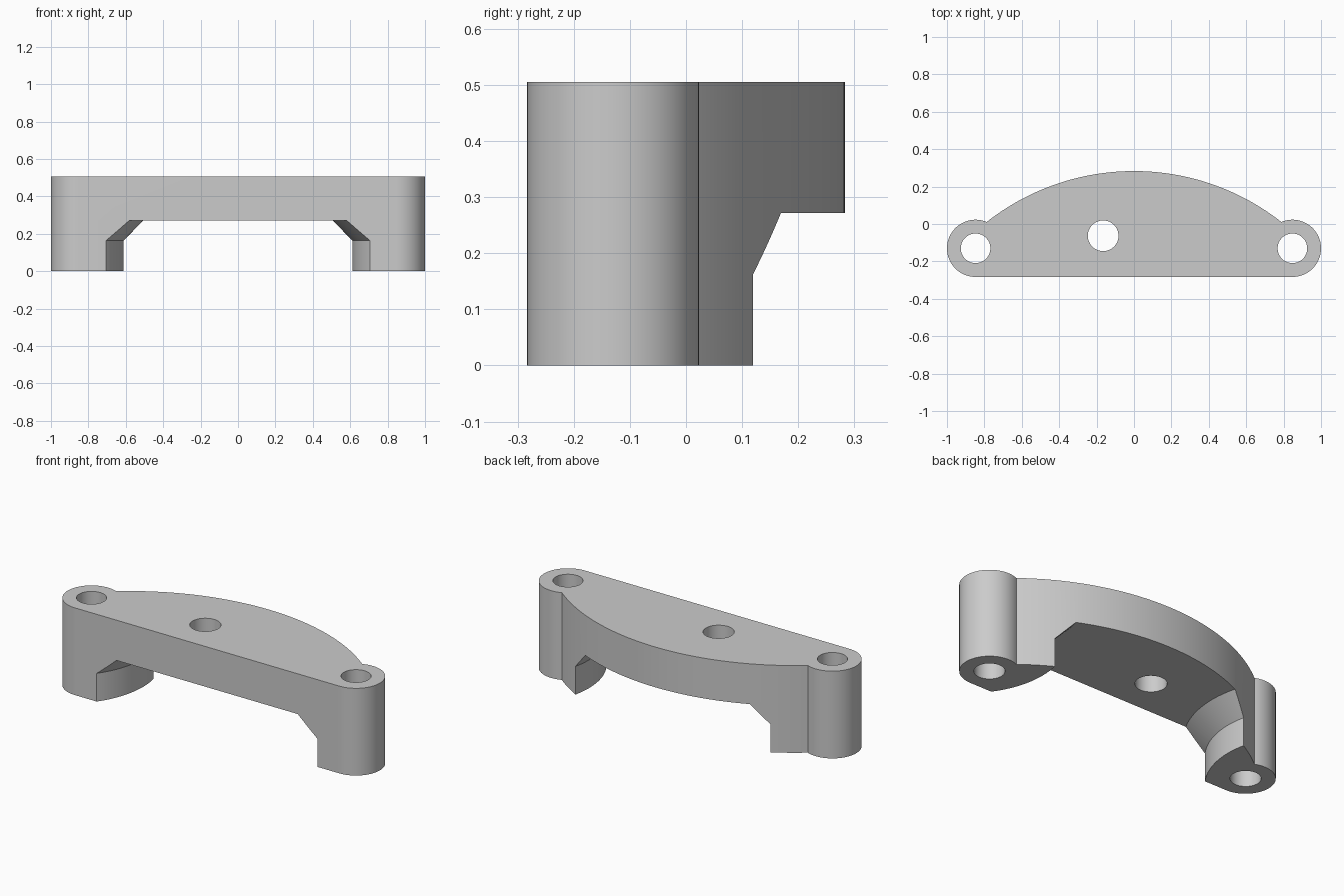
import bpy, bmesh
from math import sin, cos, atan2, pi, radians
from mathutils import Vector, geometry

if "Cube" in bpy.data.objects:
    bpy.data.objects.remove(bpy.data.objects["Cube"], do_unlink=True)

HEIGHT = 0.505
BOSS = Vector((0.847, -0.13))
BOSS_R = 0.153
BACK = Vector((0, -0.993))
BACK_R = 1.276
LEG = Vector((1.112, 0.01))

grey = bpy.data.materials.new("light grey")
grey.use_nodes = True
grey.diffuse_color = (0.6, 0.6, 0.6, 1)
grey.node_tree.nodes["Principled BSDF"].inputs["Base Color"].default_value = grey.diffuse_color


def arc(centre, r, a, b, n):
    """Points along an arc from angle a to angle b."""
    return [Vector((centre[0] + r * cos(a + (b - a) * i / n),
                    centre[1] + r * sin(a + (b - a) * i / n))) for i in range(n + 1)]


def mirrored(points):
    """Close a right-hand outline with its mirror image."""
    return points + [Vector((-p.x, p.y)) for p in reversed(points)]


def loft(name, layers):
    """Solid skinned through (outline, z) layers."""
    bm = bmesh.new()
    rings = [[bm.verts.new((p.x, p.y, z)) for p in pts] for pts, z in layers]
    bm.faces.new(rings[0][::-1])
    bm.faces.new(rings[-1])
    for low, high in zip(rings, rings[1:]):
        for i in range(len(low)):
            j = (i + 1) % len(low)
            bm.faces.new((low[i], low[j], high[j], high[i]))
    bmesh.ops.recalc_face_normals(bm, faces=bm.faces)
    mesh = bpy.data.meshes.new(name)
    bm.to_mesh(mesh)
    bm.free()
    mesh.materials.append(grey)
    obj = bpy.data.objects.new(name, mesh)
    bpy.context.collection.objects.link(obj)
    return obj


# Bracket: two round bosses joined by a flat front and a bowed back
hits = geometry.intersect_sphere_sphere_2d(BOSS, BOSS_R, BACK, BACK_R)
joint = min(hits, key=lambda p: p.x)
boss_end = atan2(joint.y - BOSS.y, joint.x - BOSS.x)
bow_start = atan2(joint.y - BACK.y, joint.x - BACK.x)
outline = arc(BOSS, BOSS_R, -pi / 2, boss_end, 48)
outline += arc(BACK, BACK_R, bow_start, pi / 2, 40)[1:-1]
outline = mirrored(outline)
outline.insert(len(outline) // 2, Vector((0, BACK.y + BACK_R)))
bracket = loft("bracket", [(outline, 0), (outline, HEIGHT)])

# Pocket between the legs, with curved walls sloping in to a flat ceiling
wall, ceiling = [mirrored(arc(LEG, r, pi + radians(55), pi - radians(55), 48))
                 for r in (0.5, 0.607)]
cutters = [loft("pocket_cutter", [(wall, -0.1), (wall, 0.163), (ceiling, 0.272)])]

# Bolt holes through the bosses and one off-centre hole through the web
for name, centre, r in (("left_hole_cutter", BOSS, 0.079),
                        ("right_hole_cutter", (-BOSS.x, BOSS.y), 0.079),
                        ("web_hole_cutter", (-0.165, -0.063), 0.082)):
    ring = arc(centre, r, 0, 2 * pi, 64)[:-1]
    cutters.append(loft(name, [(ring, -0.1), (ring, HEIGHT + 0.1)]))

bpy.ops.object.select_all(action='DESELECT')
bpy.context.view_layer.objects.active = bracket
bracket.select_set(True)
for cutter in cutters:
    cutter.hide_render = True
    mod = bracket.modifiers.new(cutter.name, 'BOOLEAN')
    mod.operation = 'DIFFERENCE'
    mod.solver = 'EXACT'
    mod.object = cutter
    bpy.ops.object.modifier_apply(modifier=mod.name)
for cutter in cutters:
    bpy.data.objects.remove(cutter, do_unlink=True)

bpy.ops.object.shade_smooth_by_angle(angle=radians(25))
